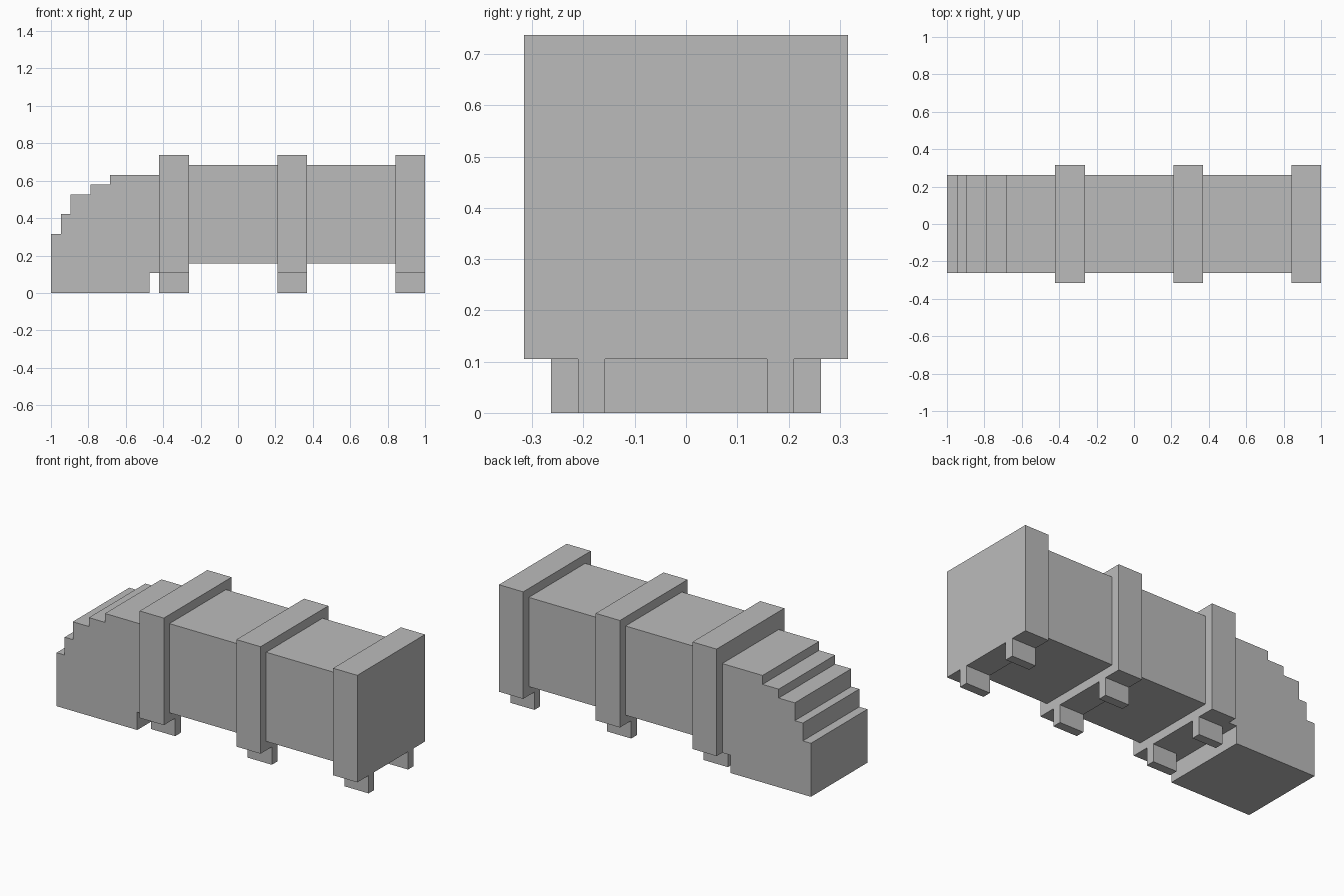
import bpy
import bmesh

cube = bpy.data.objects.get("Cube")
if cube:
    bpy.data.objects.remove(cube, do_unlink=True)

U = 2 / 38  # one block unit; the model is 38 blocks long

grey = bpy.data.materials.new("plain grey")
grey.use_nodes = True
colour = (0.5, 0.5, 0.5, 1)
grey.diffuse_color = colour
grey.node_tree.nodes["Principled BSDF"].inputs["Base Color"].default_value = colour


def prism(name, outline, y0, y1):
    """Extrude an (x, z) outline in block units from y0 to y1."""
    bm = bmesh.new()
    face = bm.faces.new([bm.verts.new((x * U, y0 * U, z * U)) for x, z in outline])
    result = bmesh.ops.extrude_face_region(bm, geom=[face])
    moved = [v for v in result["geom"] if isinstance(v, bmesh.types.BMVert)]
    bmesh.ops.translate(bm, verts=moved, vec=(0, (y1 - y0) * U, 0))
    bmesh.ops.recalc_face_normals(bm, faces=bm.faces)
    mesh = bpy.data.meshes.new(name)
    bm.to_mesh(mesh)
    bm.free()
    mesh.materials.append(grey)
    obj = bpy.data.objects.new(name, mesh)
    bpy.context.collection.objects.link(obj)
    return obj


def box(name, x0, x1, y0, y1, z0, z1):
    return prism(name, [(x0, z0), (x1, z0), (x1, z1), (x0, z1)], y0, y1)


# Stepped nose with a notch behind its base
steps = [(-19, 6), (-18, 8), (-17, 10), (-15, 11), (-13, 12)]
outline = [(-9, 0), (-19, 0)]
for i, (x, z) in enumerate(steps):
    next_x = steps[i + 1][0] if i + 1 < len(steps) else -8
    outline += [(x, z), (next_x, z)]
outline += [(-8, 2), (-9, 2)]
prism("stepped_nose", outline, -5, 5)

# Raised bands, each standing on a pair of feet
bands = {"front": -8, "middle": 4, "rear": 16}
for place, x in bands.items():
    box(place + "_band", x, x + 3, -6, 6, 2, 14)
    for side, y in (("right", -4), ("left", 3)):
        box(f"{place}_{side}_foot", x, x + 3, y, y + 1, 0, 2)

# Body sections between the bands
box("front_body", -5, 4, -5, 5, 3, 13)
box("rear_body", 7, 16, -5, 5, 3, 13)
